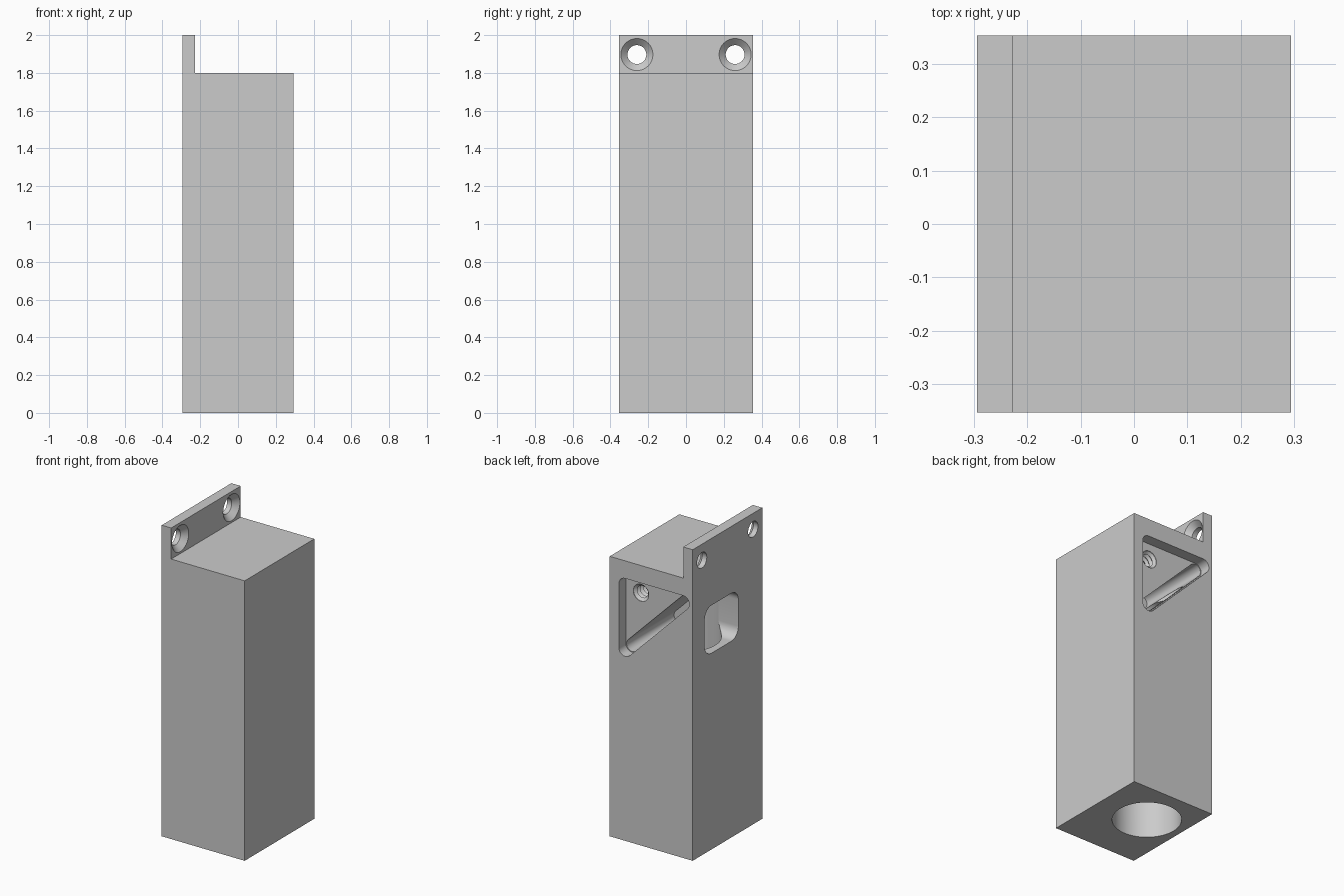
import bpy, bmesh, math
from mathutils import Vector

default = bpy.data.objects.get("Cube")
if default:
    bpy.data.objects.remove(default, do_unlink=True)

HX, HY = 0.295, 0.3535      # half width and half depth of the housing
SHOULDER, TAB_X = 1.8, -0.228
MIRROR = 1.352              # the mirror plane is z = MIRROR - x

grey = bpy.data.materials.new("grey_plastic")
grey.use_nodes = True
colour = (0.6, 0.6, 0.6, 1)
grey.diffuse_color = colour
grey.node_tree.nodes["Principled BSDF"].inputs["Base Color"].default_value = colour


def finish(name, bm):
    bmesh.ops.recalc_face_normals(bm, faces=bm.faces[:])
    mesh = bpy.data.meshes.new(name)
    bm.to_mesh(mesh)
    bm.free()
    mesh.materials.append(grey)
    obj = bpy.data.objects.new(name, mesh)
    bpy.context.collection.objects.link(obj)
    return obj


def prism(name, points, vector, end_rule=None):
    """Extrude a flat outline; end_rule may reshape the far end."""
    bm = bmesh.new()
    face = bm.faces.new([bm.verts.new(p) for p in points])
    result = bmesh.ops.extrude_face_region(bm, geom=[face], use_keep_orig=True)
    for v in [g for g in result["geom"] if isinstance(g, bmesh.types.BMVert)]:
        v.co += Vector(vector)
        if end_rule:
            end_rule(v.co)
    return finish(name, bm)


def rounded(centres, r, steps=10):
    """Outline around a counter-clockwise convex set of corner circles."""
    out, n = [], len(centres)
    for i, (u, v) in enumerate(centres):
        pu, pv = centres[i - 1]
        nu, nv = centres[(i + 1) % n]
        a = math.atan2(v - pv, u - pu) - math.pi / 2
        b = math.atan2(nv - v, nu - u) - math.pi / 2
        turn = (b - a) % (2 * math.pi)
        for k in range(steps + 1):
            t = a + turn * k / steps
            out.append((u + r * math.cos(t), v + r * math.sin(t)))
    return out


def lathe(name, profile, place, sides=32):
    """Closed solid from (radius, distance) rings; place maps (u, v, d) to space."""
    bm = bmesh.new()
    rings = []
    for r, d in profile:
        rings.append([bm.verts.new(place(r * math.cos(2 * math.pi * k / sides),
                                         r * math.sin(2 * math.pi * k / sides), d))
                      for k in range(sides)])
    for lo, hi in zip(rings, rings[1:]):
        for k in range(sides):
            j = (k + 1) % sides
            bm.faces.new((lo[k], lo[j], hi[j], hi[k]))
    bm.faces.new(rings[0])
    bm.faces.new(rings[-1])
    return finish(name, bm)


# Housing with the mounting tab, one extruded side profile
outline = [(-HX, 0), (HX, 0), (HX, SHOULDER), (TAB_X, SHOULDER), (TAB_X, 2), (-HX, 2)]
housing = prism("housing", [(x, -HY, z) for x, z in outline], (0, 2 * HY, 0))
cutters = []

# Countersunk screw holes through the tab
for side in (-1, 1):
    cutters.append(lathe(
        "screw_hole", [(0.05, -0.35), (0.05, -0.262), (0.085, TAB_X), (0.085, -0.2)],
        lambda u, v, d, s=side: (d, s * 0.26 + u, 1.897 + v)))

# Shallow triangular pocket in the back
r = 0.045
right, top = 0.23 - r, 1.687 - r
diagonal = MIRROR + r * math.sqrt(2)
corners = [(right, diagonal - right), (right, top), (diagonal - top, top)]
cutters.append(prism("pocket", [(x, 0.283, z) for x, z in rounded(corners, r)], (0, 0.2, 0)))

# Deep diagonal slot for the mirror
slot = rounded([corners[0], corners[2]], 0.04)
cutters.append(prism("mirror_slot", [(x, -0.2, z) for x, z in slot], (0, 0.5, 0)))

# Threaded hole in the pocket floor
thread = [(0.055, 0.31), (0.055, 0.28)]
for i in range(7):
    thread += [(0.038, 0.265 - i * 0.03), (0.052, 0.25 - i * 0.03)]
cutters.append(lathe("threaded_hole", thread,
                     lambda u, v, d: (0.122 + u, d, 1.585 + v), 24))


# Light bore from the bottom and rounded window, both ending at the mirror
def meet_above(co):
    co.z = MIRROR + 0.03 - co.x


def meet_beside(co):
    co.x = MIRROR + 0.03 - co.z


circle = [(0.202 * math.cos(math.tau * k / 64), 0.202 * math.sin(math.tau * k / 64))
          for k in range(64)]
cutters.append(prism("bore", [(u - 0.047, v + 0.06, -0.1) for u, v in circle],
                     (0, 0, 1), meet_above))
y0, y1, z0, z1, w = -0.111, 0.232, 1.262, 1.57, 0.07
window = rounded([(y0 + w, z0 + w), (y1 - w, z0 + w), (y1 - w, z1 - w), (y0 + w, z1 - w)], w)
cutters.append(prism("window", [(-0.4, y, z) for y, z in window], (0.1, 0, 0), meet_beside))

# Cut everything out, then drop the cutters
bpy.context.view_layer.objects.active = housing
for cutter in cutters:
    cutter.hide_render = True
    mod = housing.modifiers.new(cutter.name, "BOOLEAN")
    mod.operation, mod.solver, mod.object = "DIFFERENCE", "EXACT", cutter
    bpy.ops.object.modifier_apply(modifier=mod.name)
    bpy.data.objects.remove(cutter, do_unlink=True)

# Smooth the round walls, keep the edges crisp
bpy.ops.object.select_all(action="DESELECT")
housing.select_set(True)
bpy.ops.object.shade_smooth_by_angle(angle=math.radians(25))
